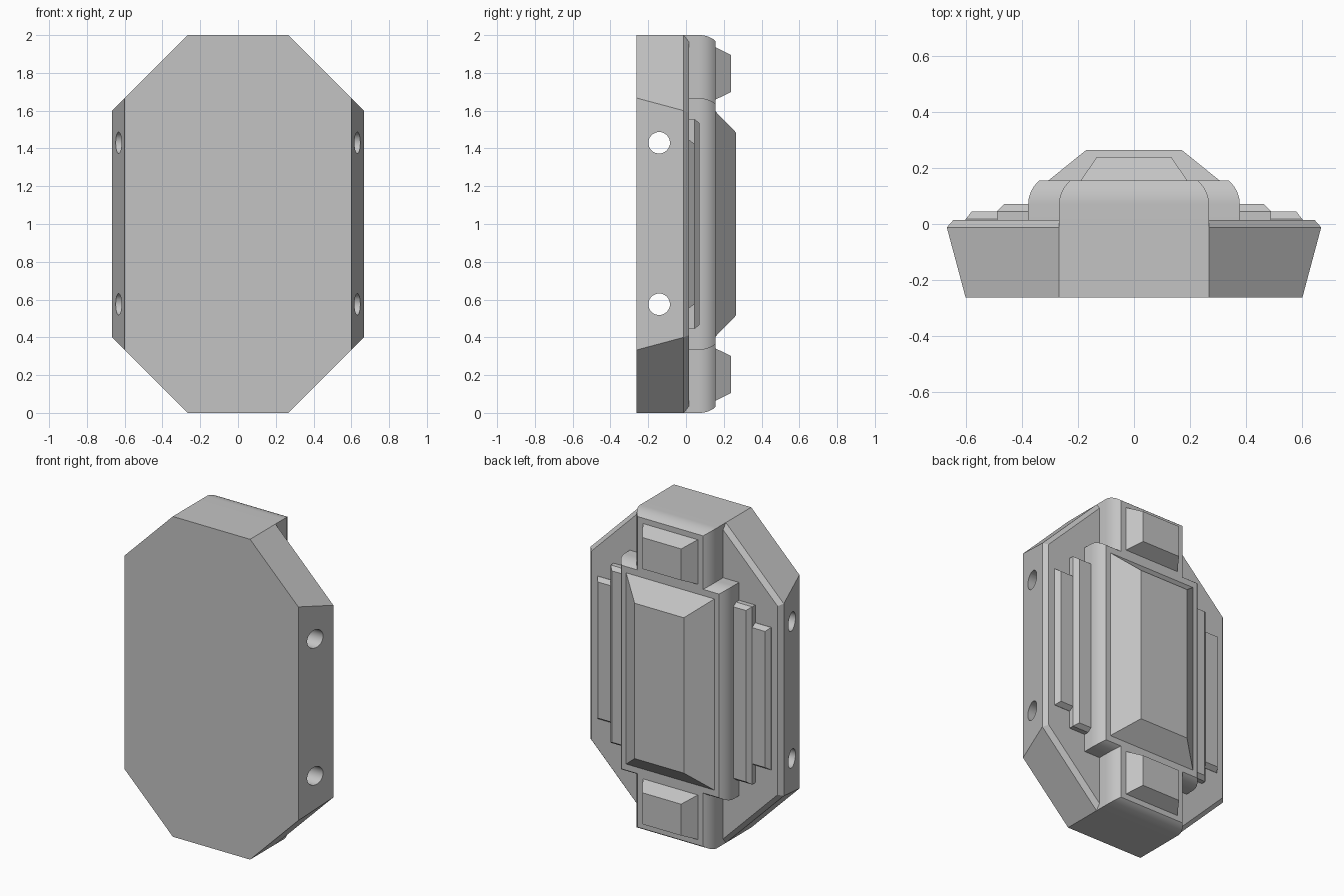
import bpy, bmesh, math

cube = bpy.data.objects.get("Cube")
if cube:
    bpy.data.objects.remove(cube, do_unlink=True)

MID = 1.0  # height of the model's middle

grey = bpy.data.materials.new("plain_grey")
grey.use_nodes = True
COLOUR = (0.55, 0.55, 0.55, 1)
grey.diffuse_color = COLOUR
grey.node_tree.nodes["Principled BSDF"].inputs["Base Color"].default_value = COLOUR


def rect(x0, x1, half_z, mid=MID):
    return [(x0, mid - half_z), (x1, mid - half_z), (x1, mid + half_z), (x0, mid + half_z)]


def octagon(hx, hz, diag):
    """Rectangle hx by hz whose corners are cut where |x| + |z| = diag."""
    q = [(hx, diag - hx), (diag - hz, hz)]
    pts = q + [(-x, z) for x, z in reversed(q)]
    pts += [(-x, -z) for x, z in pts]
    return [(x, z + MID) for x, z in pts]


def loft(name, rings):
    """Solid through outlines, each given as (depth y, list of x, z points)."""
    bm = bmesh.new()
    loops = [[bm.verts.new((x, y, z)) for x, z in pts] for y, pts in rings]
    n = len(loops[0])
    for a, b in zip(loops, loops[1:]):
        for i in range(n):
            j = (i + 1) % n
            bm.faces.new((a[i], a[j], b[j], b[i]))
    bm.faces.new(loops[0])
    bm.faces.new(loops[-1])
    bmesh.ops.recalc_face_normals(bm, faces=bm.faces)
    mesh = bpy.data.meshes.new(name)
    bm.to_mesh(mesh)
    bm.free()
    mesh.materials.append(grey)
    obj = bpy.data.objects.new(name, mesh)
    bpy.context.collection.objects.link(obj)
    return obj


def smooth(obj):
    bpy.ops.object.select_all(action="DESELECT")
    obj.select_set(True)
    bpy.context.view_layer.objects.active = obj
    bpy.ops.object.shade_smooth_by_angle(angle=math.radians(30))


def rounded_block(name, hx, hz, y0):
    """Block whose rear edges curve inwards."""
    start, rise, r, steps = 0.07, 0.085, 0.11, 8
    rings = [(y0, rect(-hx, hx, hz))]
    for i in range(steps + 1):
        h = rise * i / steps
        inset = r - math.sqrt(r * r - h * h)
        rings.append((start + h, rect(inset - hx, hx - inset, hz - 0.75 * inset)))
    smooth(loft(name, rings))


# Cut-corner base plate with a chamfered rear rim
plate = loft("base_plate", [
    (-0.262, octagon(0.60, 1.0, 1.267)),
    (-0.012, octagon(0.667, 1.0, 1.267)),
    (0.015, octagon(0.643, 0.975, 1.232)),
])

# Two cross holes running through the plate from side to side
for z in (0.575, 1.43):
    bpy.ops.mesh.primitive_cylinder_add(vertices=32, radius=0.057, depth=2,
                                        location=(0, -0.142, z),
                                        rotation=(0, math.pi / 2, 0))
    cutter = bpy.context.object
    cutter.name = "hole_cutter"
    cutter.hide_render = True
    cutter.data.materials.append(grey)
    mod = plate.modifiers.new("hole", "BOOLEAN")
    mod.operation = "DIFFERENCE"
    mod.solver = "EXACT"
    mod.object = cutter
    bpy.context.view_layer.objects.active = plate
    bpy.ops.object.modifier_apply(modifier=mod.name)
    bpy.data.objects.remove(cutter, do_unlink=True)
smooth(plate)

# Rounded spine and the wider block around its middle
rounded_block("spine", 0.267, 1.0, -0.012)
rounded_block("middle_block", 0.377, 0.666, 0.0)

# Large sloped panel on the middle block
loft("rear_panel", [(0.15, rect(-0.305, 0.305, 0.597)),
                    (0.155, rect(-0.305, 0.305, 0.597)),
                    (0.264, rect(-0.17, 0.17, 0.485))])

# Small sloped pads at both ends of the spine
for name, mid in (("lower_pad", 0.203), ("upper_pad", 1.797)):
    loft(name, [(0.15, rect(-0.19, 0.19, 0.139, mid)),
                (0.155, rect(-0.19, 0.19, 0.139, mid)),
                (0.238, rect(-0.133, 0.133, 0.098, mid))])

# Stepped fins on both sides
for side, s in (("left", 1), ("right", -1)):
    loft(side + "_inner_fin", [(0.0, rect(s * 0.36, s * 0.489, 0.555)),
                               (0.045, rect(s * 0.36, s * 0.489, 0.555)),
                               (0.071, rect(s * 0.36, s * 0.463, 0.535))])
    loft(side + "_outer_fin", [(0.0, rect(s * 0.48, s * 0.60, 0.445)),
                               (0.017, rect(s * 0.48, s * 0.60, 0.445)),
                               (0.045, rect(s * 0.48, s * 0.578, 0.425))])
